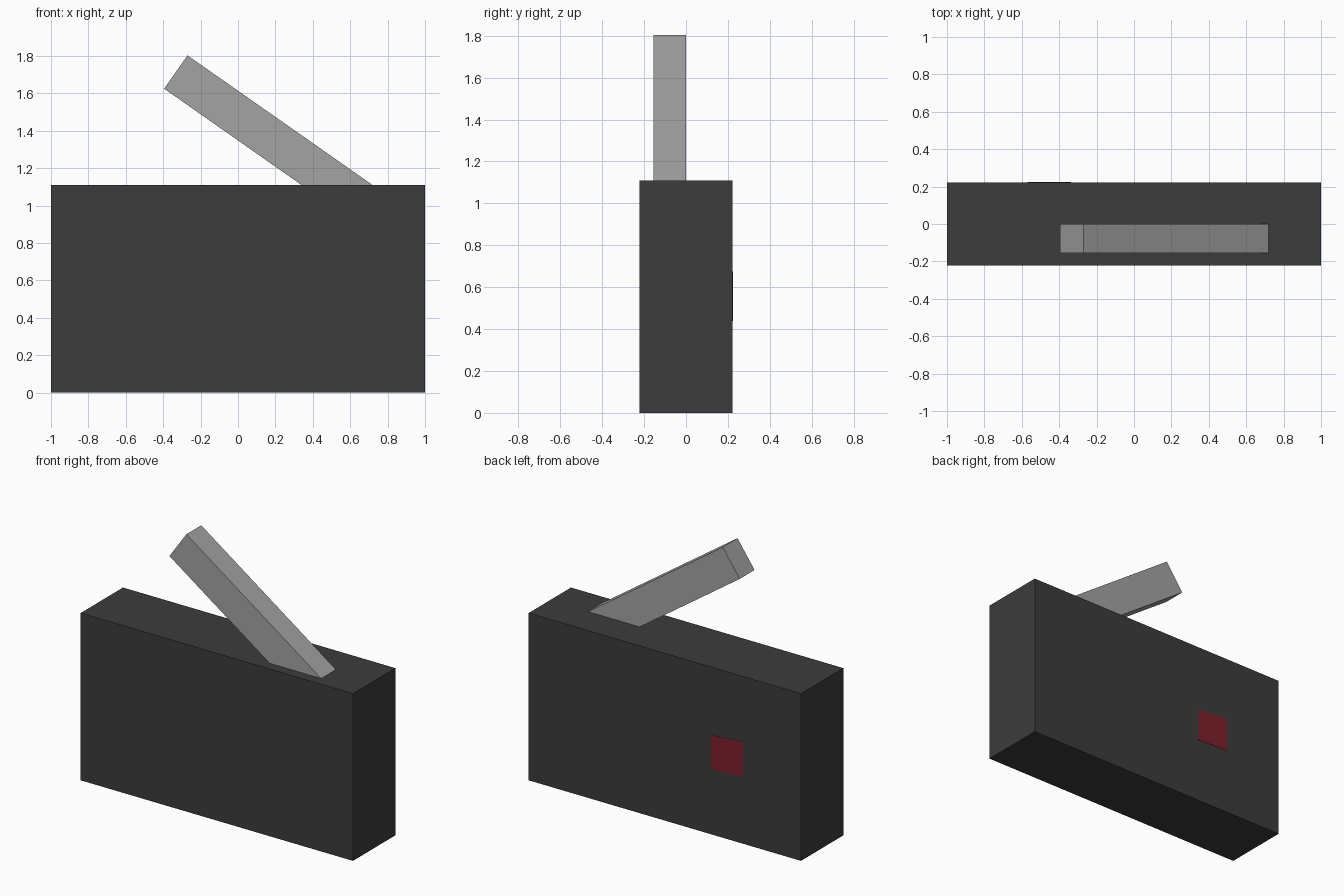
import bpy, bmesh

if "Cube" in bpy.data.objects:
    bpy.data.objects.remove(bpy.data.objects["Cube"])


def material(name, rgb):
    m = bpy.data.materials.new(name)
    m.diffuse_color = (*rgb, 1)
    m.use_nodes = True
    m.node_tree.nodes["Principled BSDF"].inputs["Base Color"].default_value = m.diffuse_color
    return m


def prism(name, outline, y0, y1, mat):
    """Extrude an (x, z) outline from y0 to y1."""
    bm = bmesh.new()
    face = bm.faces.new([bm.verts.new((x, y0, z)) for x, z in outline])
    ext = bmesh.ops.extrude_face_region(bm, geom=[face])["geom"]
    for v in ext:
        if isinstance(v, bmesh.types.BMVert):
            v.co.y = y1
    bmesh.ops.recalc_face_normals(bm, faces=bm.faces)
    mesh = bpy.data.meshes.new(name)
    bm.to_mesh(mesh)
    bm.free()
    mesh.materials.append(mat)
    ob = bpy.data.objects.new(name, mesh)
    bpy.context.collection.objects.link(ob)
    return ob


charcoal = material("charcoal", (0.045, 0.045, 0.045))
grey = material("mid grey", (0.37, 0.37, 0.37))
red = material("dark red", (0.21, 0.015, 0.025))

# Main body
prism("body", [(-1, 0), (1, 0), (1, 1.11), (-1, 1.11)], -0.222, 0.222, charcoal)

# Slanted lever, its foot sunk slightly into the body
prism("lever", [(-0.395, 1.625), (0.411, 1.06), (0.791, 1.06), (-0.27, 1.803)],
      -0.155, 0.0, grey)

# Red button on the back
prism("back_button", [(-0.57, 0.446), (-0.337, 0.438), (-0.337, 0.66), (-0.57, 0.675)],
      0.215, 0.224, red)
